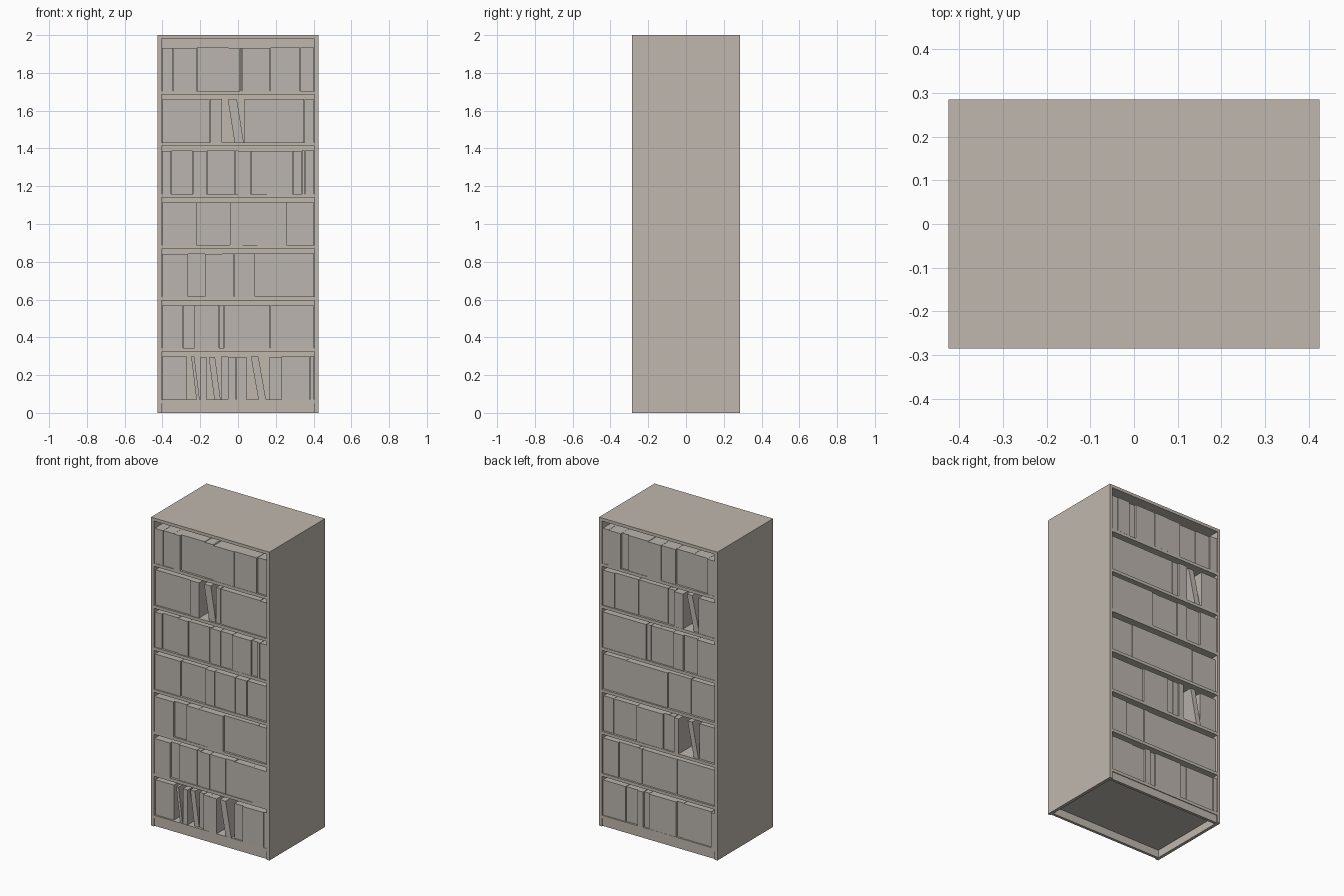
import bpy, bmesh, random

if "Cube" in bpy.data.objects:
    bpy.data.objects.remove(bpy.data.objects["Cube"])
random.seed(4)


def material(name, rgb):
    m = bpy.data.materials.new(name)
    m.diffuse_color = (*rgb, 1)
    m.use_nodes = True
    m.node_tree.nodes["Principled BSDF"].inputs["Base Color"].default_value = m.diffuse_color
    return m


FRAME = material("warm grey wood", (0.52, 0.475, 0.42))
BOOK = material("pale grey books", (0.50, 0.46, 0.425))


def box(name, x, y, z, mat, lean=0.0):
    """Box from three (low, high) ranges; lean shifts the top along x."""
    bm = bmesh.new()
    bmesh.ops.create_cube(bm, size=1)
    for v in bm.verts:
        top = v.co.z > 0
        v.co = (x[v.co.x > 0] + (lean if top else 0), y[v.co.y > 0], z[top])
    me = bpy.data.meshes.new(name)
    bm.to_mesh(me)
    bm.free()
    me.materials.append(mat)
    ob = bpy.data.objects.new(name, me)
    bpy.context.collection.objects.link(ob)
    return ob


W, D, T, PITCH = 0.425, 0.285, 0.02, 0.2725
IN = W - T

# Carcass: top, sides, centre divider, plinths at front and back
box("top_panel", (-W, W), (-D, D), (2 - T, 2), FRAME)
for s, side in ((-1, "left"), (1, "right")):
    box(side + "_side_panel", tuple(sorted((s * IN, s * W))), (-D, D), (0, 2 - T), FRAME)
box("centre_divider", (-IN, IN), (-0.006, 0.006), (0.07, 2 - T), FRAME)
for s, side in ((-1, "front"), (1, "back")):
    y = tuple(sorted((s * (D - 0.026), s * (D - 0.008))))
    box(side + "_plinth", (-IN, IN), y, (0, 0.05), FRAME)

# Seven shelves, lowest first
for i in range(7):
    z = 0.07 + PITCH * i
    box("shelf", (-IN, IN), (-D + 0.003, D - 0.003), (z - T, z), FRAME)

# Book edges along x per shelf, top shelf first; a new run starts after each gap
FRONT = [
    [[-.403, -.342, -.265, -.218, -.05, .01, .02, .17, .33, .403]],
    [[-.403, -.15, -.085], [.033, .064, .095, .35, .403]],
    [[-.403, -.353, -.24, -.165, -.015, 0, .067, .154, .29, .337, .353, .403]],
    [[-.403, -.22, -.042, .024, .103, .175, .257, .403]],
    [[-.403, -.265, -.175, -.085, -.02, .09, .334, .403]],
    [[-.403, -.29, -.23, -.10, -.075, -.008, .106, .17, .302, .403]],
    [[-.403, -.27], [-.2, -.165], [-.09, -.053, -.01, .045], [.165, .23, .38, .403]],
]
BACK = [
    [[-.403, -.35, -.245, -.12, -.02, .075, .22, .27, .36, .403]],
    [[-.403, -.285], [-.175, -.11, -.07, -.06, .15, .32, .403]],
    [[-.403, -.275, -.175, -.1, 0, .06, .09, .403]],
    [[-.403, -.225, -.06, .24, .403]],
    [[-.403, -.285], [-.145, -.11, -.07, -.03, .16, .33, .403]],
    [[-.403, -.24, -.125, .125, .15, .29, .403]],
    [[-.403, -.375, -.175, -.125, .07, .11, .15, .24, .403]],
]
# Leaning books: side, shelf, bottom x range, shift of the top
LEANING = [
    (-1, 1, (-.018, .03), -.036),
    (-1, 6, (-.22, -.203), -.028),
    (-1, 6, (-.125, -.092), -.03),
    (-1, 6, (.108, .148), -.04),
    (1, 1, (-.283, -.245), .05),
    (1, 4, (-.283, -.25), .045),
]


def book(name, side, row, x, lean=0.0):
    z = 0.07 + PITCH * (6 - row)
    face = side * (D - random.uniform(0.002, 0.018))
    y = tuple(sorted((face, side * 0.03)))
    box(name, x, y, (z, z + 0.228 + random.uniform(-.002, .002)), BOOK, lean)


for side, rows in ((-1, FRONT), (1, BACK)):
    for row, runs in enumerate(rows):
        for run in runs:
            for a, b in zip(run, run[1:]):
                book("book", side, row, (a + 0.0008, b - 0.0008))
for side, row, x, lean in LEANING:
    book("leaning_book", side, row, x, lean)
